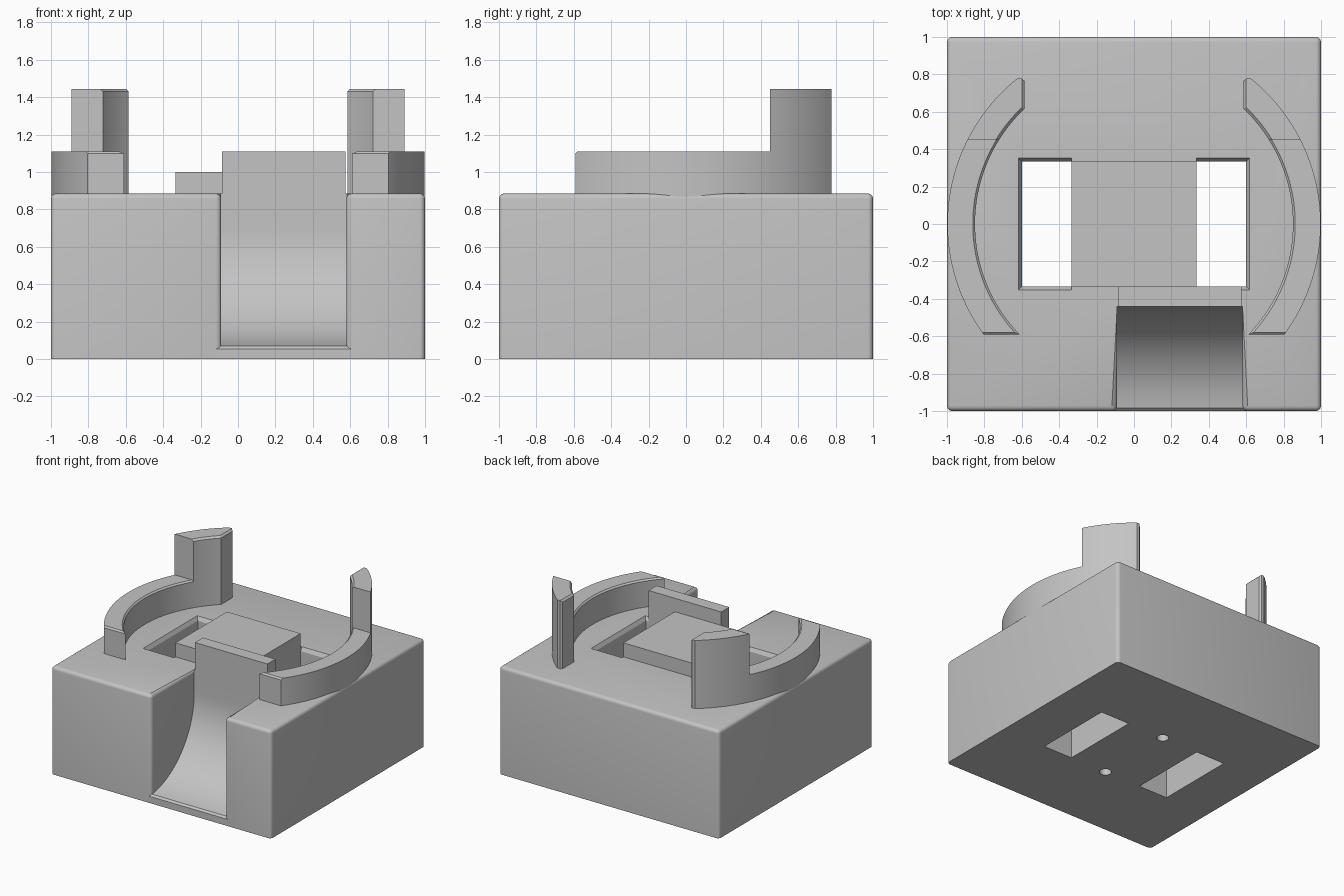
import bpy, bmesh
from math import sqrt, asin, sin, cos, pi, radians

cube = bpy.data.objects.get("Cube")
if cube:
    bpy.data.objects.remove(cube, do_unlink=True)

grey = bpy.data.materials.new("plain grey")
grey.use_nodes = True
grey.diffuse_color = (0.55, 0.55, 0.55, 1)
grey.node_tree.nodes["Principled BSDF"].inputs["Base Color"].default_value = (0.55, 0.55, 0.55, 1)

TOP = 0.885       # deck height
HOLE = 0.335      # half size of the centre block and slot length
FLOOR = 0.07      # front lip of the scoop
NL, NR, NB = -0.09, 0.58, -0.44   # notch left, right and back


def prism(name, outline, low, high, axis="z", bevel=None, size=0.0, steps=1):
    """Extrude an outline along z or x, then bevel the edges picked by a rule."""
    bm = bmesh.new()

    def place(p, t):
        return (p[0], p[1], t) if axis == "z" else (t, p[0], p[1])

    a = [bm.verts.new(place(p, low)) for p in outline]
    b = [bm.verts.new(place(p, high)) for p in outline]
    bm.faces.new(a)
    bm.faces.new(b)
    n = len(a)
    for i in range(n):
        j = (i + 1) % n
        bm.faces.new((a[i], a[j], b[j], b[i]))
    bmesh.ops.recalc_face_normals(bm, faces=bm.faces)
    if bevel:
        picked = [e for e in bm.edges if bevel(e.verts[0].co, e.verts[1].co)]
        bmesh.ops.bevel(bm, geom=picked, offset=size, segments=steps,
                        profile=0.5, affect="EDGES", clamp_overlap=True)
    mesh = bpy.data.meshes.new(name)
    bm.to_mesh(mesh)
    bm.free()
    mesh.materials.append(grey)
    ob = bpy.data.objects.new(name, mesh)
    bpy.context.collection.objects.link(ob)
    return ob


def rect(x0, x1, y0, y1):
    return [(x0, y0), (x1, y0), (x1, y1), (x0, y1)]


def activate(ob):
    bpy.ops.object.select_all(action="DESELECT")
    ob.select_set(True)
    bpy.context.view_layer.objects.active = ob


def combine(ob, other, operation):
    mod = ob.modifiers.new("combine", "BOOLEAN")
    mod.operation, mod.object, mod.solver = operation, other, "EXACT"
    activate(ob)
    bpy.ops.object.modifier_apply(modifier=mod.name)
    bpy.data.objects.remove(other, do_unlink=True)


def smooth(ob):
    activate(ob)
    bpy.ops.object.shade_smooth_by_angle(angle=radians(28))


def arc(r, y0, y1, n):
    """Points on the +x side of a circle, from one y to another."""
    a0, a1 = asin(y0 / r), asin(y1 / r)
    return [(r * cos(a0 + (a1 - a0) * i / n), r * sin(a0 + (a1 - a0) * i / n))
            for i in range(n + 1)]


# Body with a notch in the front and rounded upper edges
def body_edges(p, q):
    if p.z > 0.5 and q.z > 0.5:
        return not (abs(p.y - NB) < 0.01 and abs(q.y - NB) < 0.01)
    upright = abs(p.z - q.z) > 0.5
    return upright and abs(p.y) > 0.99


outline = [(-1, -1), (NL, -1), (NL, NB), (NR, NB), (NR, -1), (1, -1), (1, 1), (-1, 1)]
body = prism("body", outline, 0, TOP, bevel=body_edges, size=0.028, steps=4)

# Curved scoop running down to the front lip
R = 0.63
cy = NB - R
end = asin((-0.985 - cy) / R)
cz = FLOOR + R * cos(end)
curve = [(cy + R * sin(pi / 2 + (end - pi / 2) * i / 24),
          cz - R * cos(pi / 2 + (end - pi / 2) * i / 24)) for i in range(25)]
scoop_profile = [(-0.4, 0), (-0.4, cz)] + curve + [(-1, FLOOR - 0.015), (-1, 0)]
combine(body, prism("scoop", scoop_profile, NL - 0.025, NR + 0.025, "x"), "UNION")

# Raised centre block
combine(body, prism("centre_block", rect(-HOLE, HOLE, -HOLE, HOLE), 0.7, 1.0), "UNION")

# Two through slots with chamfered mouths
for s in (-1, 1):
    slot = prism("slot_cutter", rect(*sorted((s * HOLE, s * 0.6)), -HOLE, HOLE), -0.1, 1.2)
    combine(body, slot, "DIFFERENCE")
    mouth = prism("mouth_cutter", rect(*sorted((s * HOLE, s * 0.62)), -0.355, 0.355),
                  TOP - 0.03, TOP + 0.005)
    for v in mouth.data.vertices:
        if v.co.z < TOP:
            v.co.y *= HOLE / 0.355
            if abs(v.co.x) > 0.5:
                v.co.x = s * 0.6
    combine(body, mouth, "DIFFERENCE")

# Small round holes in the underside
for y in (-HOLE, HOLE):
    ring = [(0.045 * cos(pi * i / 12), y + 0.045 * sin(pi * i / 12)) for i in range(24)]
    combine(body, prism("pin_cutter", ring, -0.1, 0.3), "DIFFERENCE")

# Upright plate above the scoop
plate = prism("back_plate", rect(NL + 0.005, NR - 0.005, NB, -HOLE), 0.8, 1.11)
combine(body, plate, "UNION")
smooth(body)

# Curved guard walls and tall posts, mirrored to both sides
OUT, INN, STEP = 0.998, 0.85, 0.45


def inner_top(z, low):
    def rule(p, q):
        if min(p.z, q.z) < z - 0.001:
            return False
        mid = (p + q) / 2
        front = low and abs(p.y - q.y) < 0.001 and mid.y < 0
        inside = abs(p.y - q.y) > 0.001 and mid.xy.length < 0.92
        return front or inside
    return rule


wall_plan = arc(OUT, -0.592, STEP, 40) + arc(INN, STEP, -0.592, 40)
wall = prism("guard_wall", wall_plan, 0.8, 1.11, bevel=inner_top(1.11, True), size=0.017)

tip_y = sqrt(INN ** 2 - 0.585 ** 2)
post_plan = (arc(OUT, STEP, 0.778, 16) + [(0.6, 0.778), (0.585, 0.765)]
             + arc(INN, tip_y, STEP, 10))
post = prism("tall_post", post_plan, 0.8, 1.445, bevel=inner_top(1.445, False), size=0.037)

for ob in (wall, post):
    mirror = ob.modifiers.new("mirror", "MIRROR")
    mirror.use_mirror_merge = False
    activate(ob)
    bpy.ops.object.modifier_apply(modifier=mirror.name)
    smooth(ob)
